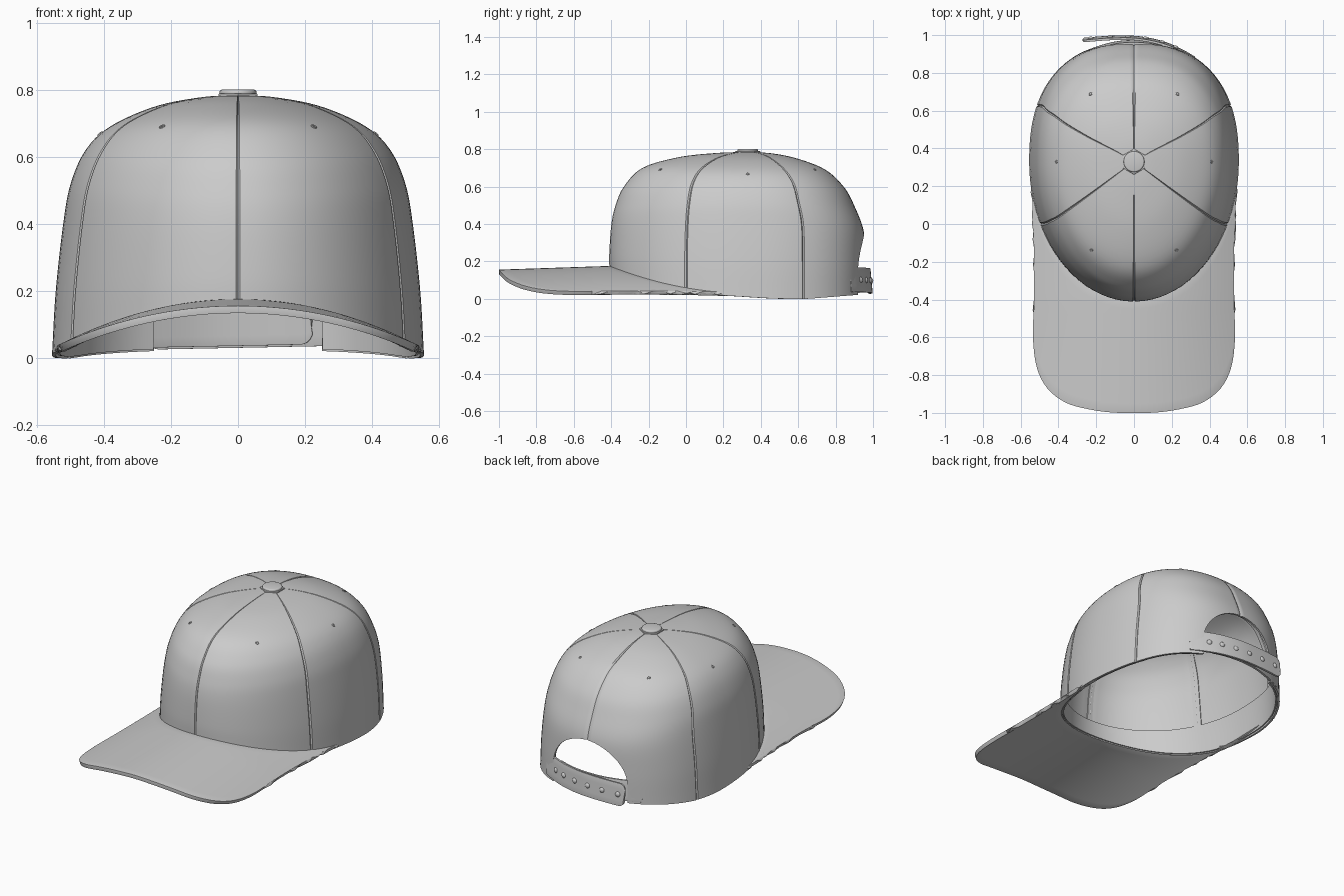
import bpy, bmesh, math
from mathutils import Vector
from math import radians, sin, cos, pi

if "Cube" in bpy.data.objects:
    bpy.data.objects.remove(bpy.data.objects["Cube"])

CY = 0.33                                   # crown centre in y
SEAMS = [-90, -26.5, 24, 90, 156, 206.5]    # six panel seams (degrees)
# crown profiles: radius fraction and height, rim to top
FRONT = [(1, .14), (1, .25), (.985, .4), (.955, .5), (.895, .6), (.76, .7), (.5, .757), (.22, .78), (.0, .785)]
SIDE = [(1, 0), (.98, .2), (.94, .4), (.90, .52), (.82, .62), (.69, .69), (.45, .75), (.2, .778), (.0, .785)]
BACK = [(1, 0), (1, .2), (.985, .36), (.91, .49), (.82, .595), (.66, .69), (.42, .75), (.2, .778), (.0, .785)]


def spline(pts, t):
    """Catmull-Rom point at t in 0..1"""
    n = len(pts) - 1
    f = min(max(t, 0), 1) * n
    i = min(int(f), n - 1)
    f -= i
    b, c = pts[i], pts[i + 1]
    a = pts[i - 1] if i else b * 2 - c
    d = pts[i + 2] if i + 2 <= n else c * 2 - b
    return (b * 2 + (c - a) * f + (a * 2 - b * 5 + c * 4 - d) * f**2 + (b * 3 - a - c * 3 + d) * f**3) / 2


def brim_z(x, y):
    k = max(0, 1 - (x / .53)**2)
    return .155 + .02 * k * min(1, (1 + y) / .6) - .41 * x * x


def rim_z(x, y):
    if y < .1:
        return brim_z(x, y) - .02
    if y < .55:
        s = (y - .1) / .45
        return .02 * (1 - s * s * (3 - 2 * s))
    return .022 * min(1, max(0, (y - .65) / .28))


def surf(th, t):
    """Point on the crown at angle th and height parameter t"""
    c, s = cos(th), sin(th)
    e, depth, prof = (1, .74, FRONT) if s < 0 else (1 / 1.2, .63, BACK)
    cx = math.copysign(abs(c)**e, c) * .555
    cy = math.copysign(abs(s)**e, s) * depth
    w = s * s
    pts = [Vector((a[0] * cx, CY + b[0] * cy, a[1] * (1 - w) + b[1] * w)) for a, b in zip(SIDE, prof)]
    pts[0].z = rim_z(pts[0].x, pts[0].y)
    return spline(pts, t)


def normal(th, t):
    h = .004
    a = surf(th + h, t) - surf(th - h, t)
    b = surf(th, min(1, t + h)) - surf(th, max(0, t - h))
    return a.cross(b).normalized()


def offset(th, t, d):
    return surf(th, t) + normal(th, t) * d


def finish(ob, angle=35):
    bpy.ops.object.select_all(action='DESELECT')
    bpy.context.view_layer.objects.active = ob
    ob.select_set(True)
    bpy.ops.object.convert(target='MESH')
    bpy.ops.object.shade_smooth_by_angle(angle=radians(angle))
    return ob


def make(name, bm):
    me = bpy.data.meshes.new(name)
    bm.to_mesh(me)
    bm.free()
    ob = bpy.data.objects.new(name, me)
    bpy.context.collection.objects.link(ob)
    return ob


def sheet(name, cols, thick, off=0, wrap=False, bevel=0, cutter=None):
    """Grid of columns of points, thickened"""
    bm = bmesh.new()
    vs = [[bm.verts.new(p) for p in col] for col in cols]
    if wrap:
        vs.append(vs[0])
    for a, b in zip(vs, vs[1:]):
        for j in range(len(a) - 1):
            bm.faces.new((a[j], b[j], b[j + 1], a[j + 1]))
    ob = make(name, bm)
    m = ob.modifiers.new('thick', 'SOLIDIFY')
    m.thickness, m.offset = thick, off
    if bevel:
        m = ob.modifiers.new('round', 'BEVEL')
        m.width, m.segments, m.limit_method, m.angle_limit = bevel, 3, 'ANGLE', radians(50)
    if cutter:
        m = ob.modifiers.new('opening', 'BOOLEAN')
        m.object, m.operation, m.solver = cutter, 'DIFFERENCE', 'EXACT'
    return finish(ob)


# Cutter for the arched opening at the back
bm = bmesh.new()
arch = [(.25, -.1)] + [(.25 * cos(a * pi / 28), .12 + .23 * sin(a * pi / 28)) for a in range(29)] + [(-.25, -.1)]
face = bm.faces.new([bm.verts.new((x, .65, z)) for x, z in arch])
ext = bmesh.ops.extrude_face_region(bm, geom=[face])
bmesh.ops.translate(bm, vec=(0, .6, 0), verts=[v for v in ext['geom'] if isinstance(v, bmesh.types.BMVert)])
bmesh.ops.recalc_face_normals(bm, faces=bm.faces)
cutter = make('opening_cutter', bm)
cutter.hide_render = True

# Crown: six panels with grooved seams
thetas = []
for k, deg in enumerate(SEAMS):
    a = radians(deg)
    b = radians(SEAMS[(k + 1) % 6] + (360 if k == 5 else 0))
    thetas += [(a, -.006), (a + .011, 0)]
    thetas += [(a + .03 + (b - a - .06) * i / 14, 0) for i in range(15)]
    thetas += [(b - .011, 0)]
TS = [.985 * j / 44 for j in range(45)]
sheet('crown', [[offset(a, t, d) if d else surf(a, t) for t in TS] for a, d in thetas],
      .012, -1, wrap=True, cutter=cutter)
bpy.data.objects.remove(cutter)

# Sweatband inside the rim, open at the back
sheet('sweatband', [[offset(radians(-246 + 312 * i / 90), .004 + .125 * j / 5, -.02) for j in range(6)]
                    for i in range(91)], .008)

# Tapes covering the seams on the inside
for k, deg in enumerate(SEAMS):
    t0 = .28 if deg == 90 else .03
    sheet(f'seam_tape_{k + 1}', [[offset(radians(deg) + w, t0 + (.95 - t0) * j / 24, -.015) for j in range(25)]
                                 for w in (-.035, 0, .035)], .005)

# Brim: from the front rim of the crown out to a rounded edge
half = [(.12, -.997), (.24, -.98), (.36, -.945), (.455, -.87), (.51, -.76), (.53, -.6), (.523, -.4),
        (.513, -.2), (.512, -.05), (.53, .1)]
edge = [Vector((-x, y)) for x, y in half[::-1]] + [Vector((0, -1))] + [Vector(p) for p in half]
cols = []
for i in range(81):
    s = i / 80
    inner = offset(radians(-198 + 216 * s), 0, -.01).to_2d()
    outer = spline(edge, s)
    col = [outer.lerp(inner, j / 12) for j in range(13)]
    cols.append([(p.x, p.y, brim_z(p.x, p.y) - .01) for p in col])
sheet('brim', cols, .022, 0, bevel=.008)

# Top button on a six-sided seam patch
for name, n, r, z, h, bev in (('button_base', 6, .068, .782, .014, .003), ('button', 32, .055, .790, .022, .007)):
    bpy.ops.mesh.primitive_cylinder_add(vertices=n, radius=r, depth=h, location=(0, CY, z))
    ob = bpy.context.object
    ob.name = name
    m = ob.modifiers.new('round', 'BEVEL')
    m.width, m.segments, m.limit_method = bev, 3, 'ANGLE'
    m.angle_limit = radians(65)
    finish(ob)

# Eyelets, one in each panel
for k, (deg, z) in enumerate([(-54.6, .69), (0, .67), (57, .69), (123, .69), (180, .67), (234.6, .69)]):
    a = radians(deg)
    t = min((i / 400 for i in range(400)), key=lambda v: abs(surf(a, v).z - z))
    n = normal(a, t)
    bpy.ops.mesh.primitive_torus_add(major_radius=.007, minor_radius=.003, major_segments=16, minor_segments=8,
                                     location=surf(a, t), rotation=n.to_track_quat('Z', 'Y').to_euler())
    bpy.context.object.name = f'eyelet_{k + 1}'
    finish(bpy.context.object)


# Back strap: two overlapping strips with rounded free ends
def strap(name, path, hh):
    pts = [Vector(p) for p in path]
    cols = []
    for i in range(49):
        s = 1 - (1 - i / 48)**1.6
        p = spline(pts, s)
        q = max(0, 1 - (pts[-1] - p).length / .035)
        h = hh * (.5 + .5 * math.sqrt(max(0, 1 - q * q)))
        cols.append([(p.x, p.y - .006 * v, .097 + .02 * p.x + h * v) for v in (-1, -.5, 0, .5, 1)])
    sheet(name, cols, .012, 0, bevel=.003)
    return pts


outer = strap('strap_outer', [(.32, .875), (.25, .915), (.15, .957), (.02, .983), (-.12, .985), (-.27, .974)], .066)
strap('strap_inner', [(-.32, .872), (-.25, .908), (-.12, .95), (0, .962), (.12, .95), (.22, .918)], .06)

# Snap studs along the outer strap
for k in range(6):
    s = .27 + k * .135
    p = spline(outer, s)
    d = spline(outer, s + .01) - p
    n = Vector((d.y, -d.x, 0)).normalized()
    n = n if n.y > 0 else -n
    bpy.ops.mesh.primitive_uv_sphere_add(segments=16, ring_count=8, radius=.016,
                                         location=Vector((p.x, p.y, .097 + .02 * p.x)) + n * .004,
                                         rotation=n.to_track_quat('Z', 'Y').to_euler())
    ob = bpy.context.object
    ob.name = f'stud_{k + 1}'
    ob.scale.z = .7
    finish(ob)
